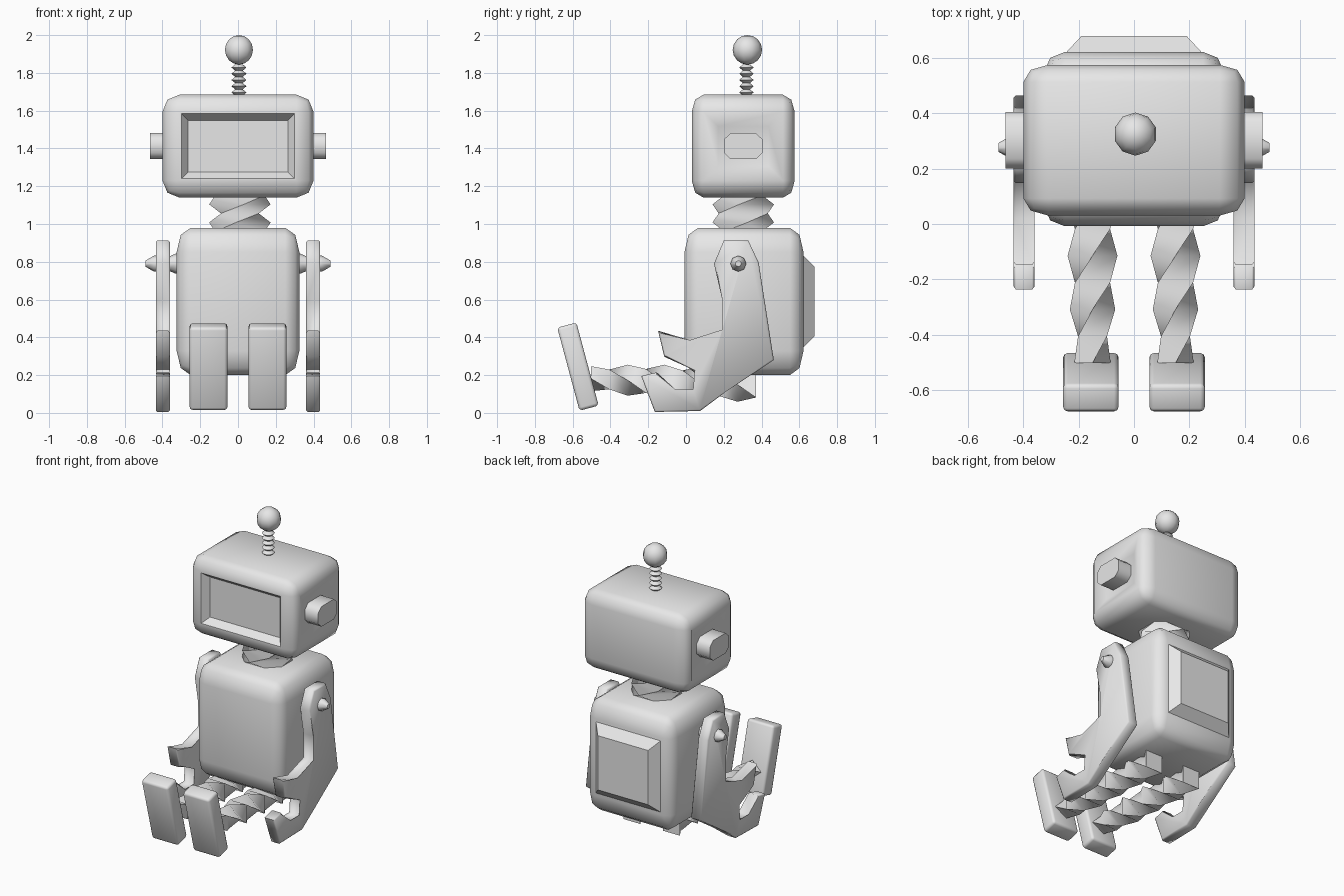
import bpy, bmesh, math
from mathutils import Matrix, Vector

cube = bpy.data.objects.get("Cube")
if cube:
    bpy.data.objects.remove(cube)

GREY = (0.8, 0.8, 0.8, 1)
metal = bpy.data.materials.new("light grey metal")
metal.use_nodes = True
metal.diffuse_color = GREY
metal.node_tree.nodes["Principled BSDF"].inputs["Base Color"].default_value = GREY


def finish(name, bm, angle=50):
    bmesh.ops.recalc_face_normals(bm, faces=bm.faces)
    mesh = bpy.data.meshes.new(name)
    bm.to_mesh(mesh)
    bm.free()
    mesh.materials.append(metal)
    ob = bpy.data.objects.new(name, mesh)
    bpy.context.collection.objects.link(ob)
    bpy.ops.object.select_all(action='DESELECT')
    ob.select_set(True)
    bpy.context.view_layer.objects.active = ob
    if angle:
        bpy.ops.object.shade_smooth_by_angle(angle=math.radians(angle))
    return ob


def rounded_box(size, amount, segments=2):
    """Box with rounded edges; amount is measured per axis."""
    bm = bmesh.new()
    bmesh.ops.create_cube(bm, size=1)
    bmesh.ops.scale(bm, verts=bm.verts, vec=[s / a for s, a in zip(size, amount)])
    bmesh.ops.bevel(bm, geom=bm.edges[:], offset=1, segments=segments,
                    profile=0.5, affect='EDGES')
    bmesh.ops.scale(bm, verts=bm.verts, vec=amount)
    return bm


def facing(bm, direction):
    d = Vector(direction)
    return max((f for f in bm.faces if f.normal.dot(d) > 0.99), key=lambda f: f.calc_area())


def loft(rings):
    """Skin closed rings of equal length and cap both ends."""
    bm = bmesh.new()
    loops = [[bm.verts.new(p) for p in ring] for ring in rings]
    n = len(loops[0])
    for a, b in zip(loops, loops[1:]):
        for i in range(n):
            j = (i + 1) % n
            bm.faces.new((a[i], a[j], b[j], b[i]))
    bm.faces.new(loops[0])
    bm.faces.new(loops[-1])
    return bm


def lathe(profile, origin, axis='Z', sides=12):
    """Rings of (distance along axis, radius)."""
    rings = []
    for d, r in profile:
        ring = []
        for i in range(sides):
            t = 2 * math.pi * i / sides
            u, v = r * math.cos(t), r * math.sin(t)
            p = Vector((u, v, d)) if axis == 'Z' else Vector((d, u, v))
            ring.append(p + Vector(origin))
        rings.append(ring)
    return loft(rings)


def box_corners(x, y, z, w, h):
    return [(x - w, y, z - h), (x + w, y, z - h), (x + w, y, z + h), (x - w, y, z + h)]


# Head with a sunken screen and pinched-in cheeks
bm = rounded_box((0.8, 0.545, 0.545), (0.09, 0.062, 0.09))
bm.normal_update()
screen = facing(bm, (0, -1, 0))
bmesh.ops.inset_individual(bm, faces=[screen], thickness=0.015)
bmesh.ops.inset_individual(bm, faces=[screen], thickness=0.05, depth=-0.045)
for side in (1, -1):
    cheek = facing(bm, (side, 0, 0))
    bmesh.ops.inset_individual(bm, faces=[cheek], thickness=0.11, depth=-0.035)
bmesh.ops.translate(bm, verts=bm.verts, vec=(0, 0.303, 1.412))
finish("head", bm)

# Antenna spring and ball
teeth = 5
step = 0.165 / (2 * teeth)
profile = [(1.68 + i * step, 0.04 if i % 2 else 0.02) for i in range(2 * teeth + 1)]
finish("antenna_spring", lathe(profile, (0.005, 0.32, 0), sides=10), 30)
bm = bmesh.new()
bmesh.ops.create_uvsphere(bm, u_segments=10, v_segments=8, radius=0.078)
bmesh.ops.translate(bm, verts=bm.verts, vec=(0.005, 0.325, 1.922))
finish("antenna_ball", bm)

# Twisted neck
rings = []
for i in range(5):
    turn = Matrix.Rotation(math.radians(45 * i), 3, 'Z')
    rings.append([turn @ Vector((x, y, 0)) + Vector((0.01, 0.303, 0.96 + 0.048 * i))
                  for x, y in ((-.13, -.1), (.13, -.1), (.13, .1), (-.13, .1))])
finish("neck", loft(rings), 60)

# Torso and its back panel
bm = rounded_box((0.65, 0.63, 0.78), (0.075, 0.072, 0.128))
bmesh.ops.translate(bm, verts=bm.verts, vec=(0, 0.307, 0.59))
finish("torso", bm)
finish("back_panel", loft([box_corners(0, 0.61, 0.59, 0.255, 0.255),
                           box_corners(0, 0.68, 0.59, 0.19, 0.185)]), 0)

# Arm outline in side view, with a two-fingered claw
ARM = [(.2, .912), (.33, .912), (.385, .795), (.465, .28), (.215, .115), (.075, .01),
       (-.165, .005), (-.237, .195), (-.155, .215), (-.06, .117), (.045, .117),
       (.055, .23), (-.115, .297), (-.148, .435), (.02, .377), (.2, .435), (.2, .6), (.148, .79)]

for side, label in ((1, "left"), (-1, "right")):
    # Ear
    bm = rounded_box((0.11, 0.205, 0.137), (0.0001, 0.035, 0.033), 1)
    bmesh.ops.translate(bm, verts=bm.verts, vec=(side * 0.41, 0.303, 1.412))
    finish(label + "_ear", bm)

    # Arm
    bm = loft([[(side * x, y, z) for y, z in ARM] for x in (0.36, 0.435)])
    rims = [e for e in bm.edges if abs(e.verts[0].co.x - e.verts[1].co.x) < 0.01]
    bmesh.ops.bevel(bm, geom=rims, offset=0.008, segments=1, affect='EDGES')
    finish(label + "_arm", bm, 60)

    # Shoulder pin
    pin = [(side * x, r) for x, r in ((.30, .055), (.33, .053), (.36, .04), (.43, .042),
                                      (.445, .042), (.49, .016))]
    finish(label + "_shoulder_pin", lathe(pin, (0, 0.277, 0.79), 'X', 8))

    # Twisted leg
    rings = []
    for i in range(10):
        y = 0.37 - 0.097 * i
        r = 0.09 if i < 7 else 0.09 - 0.008 * (i - 6)
        z = 0.145 + 0.004 * i
        rings.append([(side * 0.15 + r * math.cos(t), y, z + r * math.sin(t))
                      for t in (math.radians(45 * i + 90 * k + 45) for k in range(4))])
    finish(label + "_leg", loft(rings), 60)

    # Tilted foot
    bm = rounded_box((0.2, 0.105, 0.455), (0.016, 0.016, 0.016), 2)
    bmesh.ops.rotate(bm, verts=bm.verts, matrix=Matrix.Rotation(math.radians(15), 3, 'X'))
    bmesh.ops.translate(bm, verts=bm.verts, vec=(side * 0.156, -0.572, 0.245))
    finish(label + "_foot", bm)
